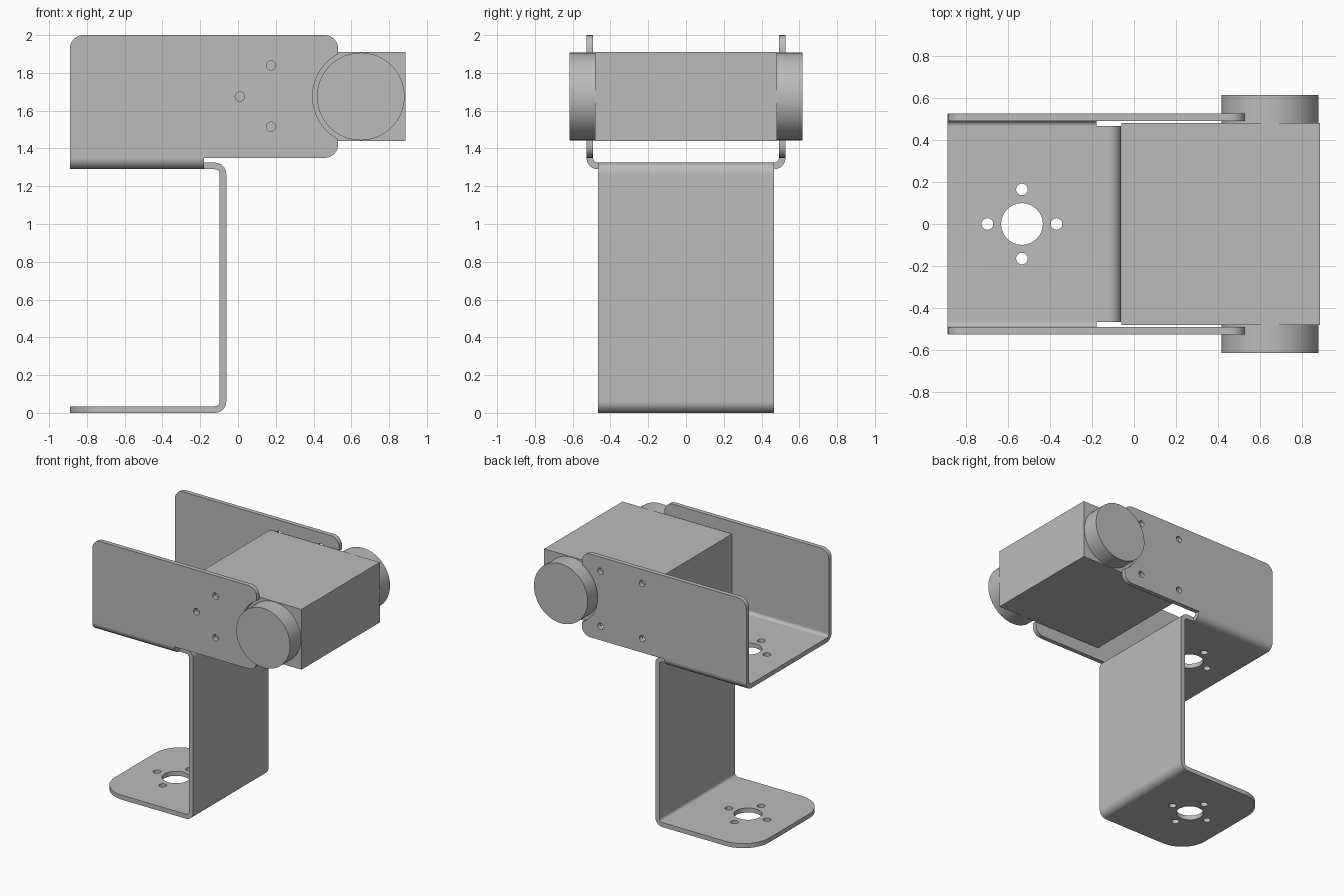
import bpy, bmesh, math
from mathutils import Vector

cube = bpy.data.objects.get("Cube")
if cube:
    bpy.data.objects.remove(cube, do_unlink=True)

grey = bpy.data.materials.new("plain grey")
grey.use_nodes = True
GREY = (0.5, 0.5, 0.5, 1)
grey.diffuse_color = GREY
grey.node_tree.nodes["Principled BSDF"].inputs["Base Color"].default_value = GREY

# Profile plane coordinates to space, by extrusion axis
PLACE = {"x": lambda a, b, t: (t, a, b),
         "y": lambda a, b, t: (a, t, b),
         "z": lambda a, b, t: (a, b, t)}


def rounded(corners, steps=6):
    """Outline from (a, b, radius) corners with filleted bends."""
    out = []
    for i, (a, b, r) in enumerate(corners):
        p = Vector((a, b))
        if not r:
            out.append(p)
            continue
        u = (Vector(corners[i - 1][:2]) - p).normalized()
        v = (Vector(corners[(i + 1) % len(corners)][:2]) - p).normalized()
        centre = p + (u + v) * r
        for k in range(steps + 1):
            t = k / steps * math.pi / 2
            out.append(centre - v * r * math.cos(t) - u * r * math.sin(t))
    return out


def circle(a, b, r, sides):
    return [(a + r * math.cos(2 * math.pi * k / sides),
             b + r * math.sin(2 * math.pi * k / sides)) for k in range(sides)]


def prism(name, outline, axis, lo, hi):
    bm = bmesh.new()
    rings = [[bm.verts.new(PLACE[axis](a, b, t)) for a, b in outline] for t in (lo, hi)]
    bm.faces.new(rings[0])
    bm.faces.new(rings[1])
    n = len(outline)
    for i in range(n):
        j = (i + 1) % n
        bm.faces.new((rings[0][i], rings[0][j], rings[1][j], rings[1][i]))
    bmesh.ops.recalc_face_normals(bm, faces=bm.faces)
    mesh = bpy.data.meshes.new(name)
    bm.to_mesh(mesh)
    bm.free()
    mesh.materials.append(grey)
    ob = bpy.data.objects.new(name, mesh)
    bpy.context.collection.objects.link(ob)
    return ob


def carve(ob, cutter, operation="DIFFERENCE"):
    """Apply a boolean and discard the cutter."""
    mod = ob.modifiers.new("carve", "BOOLEAN")
    mod.operation, mod.solver, mod.object = operation, "EXACT", cutter
    bpy.context.view_layer.update()
    deps = bpy.context.evaluated_depsgraph_get()
    mesh = bpy.data.meshes.new_from_object(ob.evaluated_get(deps))
    ob.modifiers.clear()
    ob.data = mesh
    bpy.data.objects.remove(cutter, do_unlink=True)


def mounting_holes(ob, lo, hi):
    """Centre hole ringed by four screw holes."""
    cx, ring = -0.535, 0.165
    carve(ob, prism("cutter", circle(cx, 0, 0.1, 24), "z", lo, hi))
    for dx, dy in ((ring, 0), (-ring, 0), (0, ring), (0, -ring)):
        carve(ob, prism("cutter", circle(cx + dx, dy, 0.028, 16), "z", lo, hi))


BACK, FOLD, TIP = -0.89, -0.18, 0.53
AXLE_X, AXLE_Z = 0.65, 1.675
OUT, INN = 0.527, 0.492      # cradle wall faces
FLOOR, FLOOR_TOP = 1.29, 1.325

# Cradle: bent channel trimmed to its side outline
channel = rounded([(-OUT, 2.1, 0), (-OUT, FLOOR, 0.06), (OUT, FLOOR, 0.06), (OUT, 2.1, 0),
                   (INN, 2.1, 0), (INN, FLOOR_TOP, 0.025), (-INN, FLOOR_TOP, 0.025),
                   (-INN, 2.1, 0)])
cradle = prism("cradle", channel, "x", -1, 0.7)
side = rounded([(BACK, 1.2, 0), (FOLD, 1.2, 0), (FOLD, 1.35, 0), (TIP, 1.35, 0.07),
                (TIP, 2, 0.07), (BACK, 2, 0.07)])
carve(cradle, prism("cutter", side, "y", -0.8, 0.8), "INTERSECT")
carve(cradle, prism("cutter", circle(AXLE_X, AXLE_Z, 0.255, 64), "y", -0.8, 0.8))
mounting_holes(cradle, 1.2, 1.4)

# Screw holes: three in the front wall, four in the back wall
for x, z in ((0.01, AXLE_Z), (0.175, 1.84), (0.175, 1.515)):
    carve(cradle, prism("cutter", circle(x, z, 0.025, 16), "y", -0.7, -0.3))
for x in (0.01, 0.37):
    for z in (AXLE_Z - 0.215, AXLE_Z + 0.215):
        carve(cradle, prism("cutter", circle(x, z, 0.025, 16), "y", 0.3, 0.7))

# Riser and foot: one strip bent twice, with rounded foot corners
X_OUT, X_IN, HALF = -0.062, -0.097, 0.467
strip = rounded([(FOLD, FLOOR_TOP, 0), (X_OUT, FLOOR_TOP, 0.06), (X_OUT, 0, 0.06),
                 (-1, 0, 0), (-1, 0.035, 0), (X_IN, 0.035, 0.025),
                 (X_IN, FLOOR, 0.025), (FOLD, FLOOR, 0)])
riser = prism("riser_and_foot", strip, "y", -0.6, 0.6)
plan = rounded([(BACK, -HALF, 0.22), (0.1, -HALF, 0), (0.1, HALF, 0), (BACK, HALF, 0.22)], 10)
carve(riser, prism("cutter", plan, "z", -0.2, 1.6), "INTERSECT")
mounting_holes(riser, -0.1, 0.1)

# Motor body and its end discs
body = prism("motor_body", [(-0.06, 1.44), (0.887, 1.44), (0.887, 1.91), (-0.06, 1.91)],
             "y", -0.483, 0.483)
parts = [cradle, riser, body]
for name, s in (("front_disc", -1), ("back_disc", 1)):
    parts.append(prism(name, circle(AXLE_X, AXLE_Z, 0.232, 64), "y",
                       *sorted((s * 0.48, s * 0.617))))

# Smooth bends with crisp edges and flat sheets
for ob in parts:
    bpy.ops.object.select_all(action="DESELECT")
    ob.select_set(True)
    bpy.context.view_layer.objects.active = ob
    bpy.ops.object.shade_smooth_by_angle(angle=math.radians(30))
    mod = ob.modifiers.new("flat_sheets", "WEIGHTED_NORMAL")
    mod.keep_sharp = True
